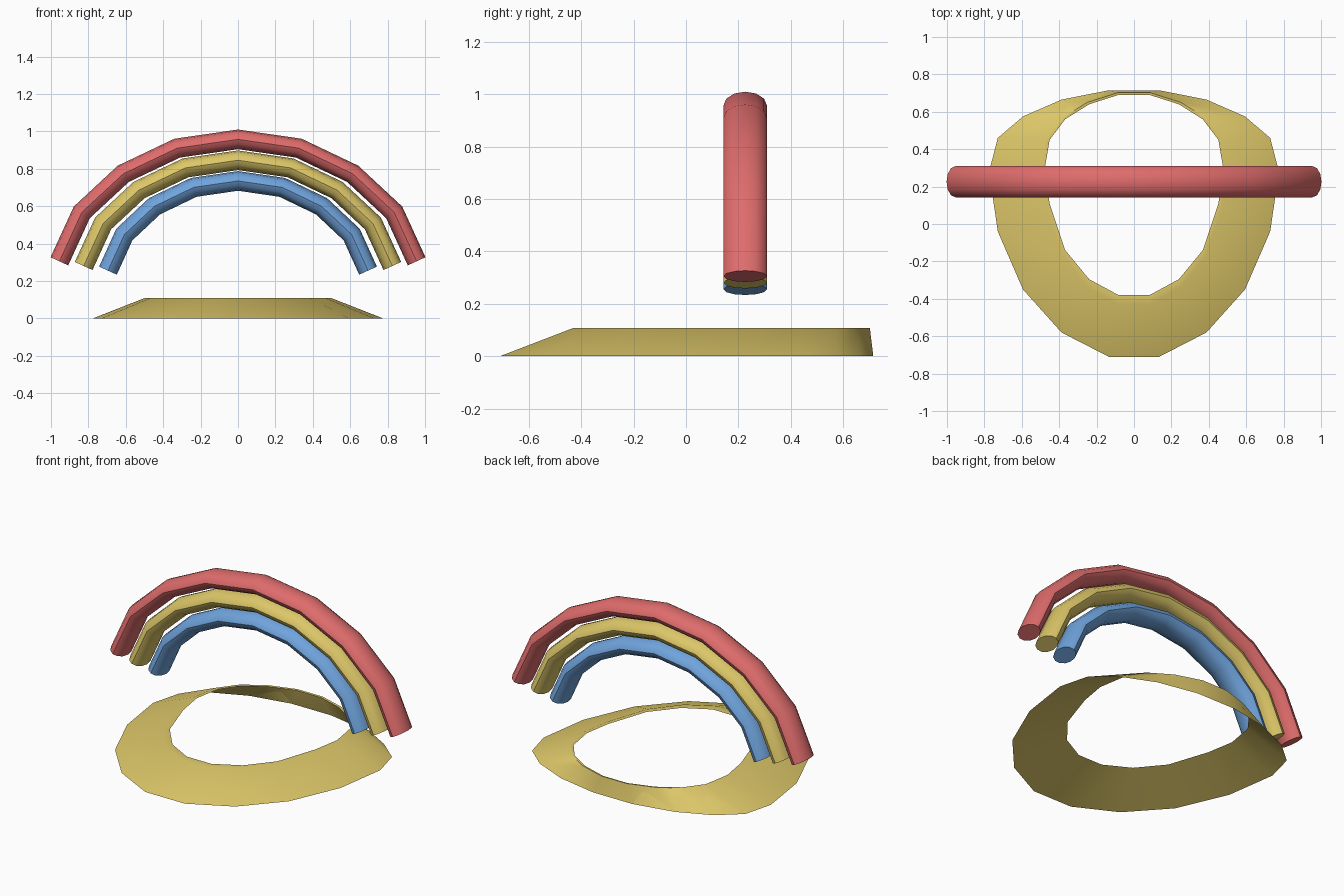
import bpy, bmesh, math
from mathutils import Vector

if "Cube" in bpy.data.objects:
    bpy.data.objects.remove(bpy.data.objects["Cube"])


def material(name, rgb):
    m = bpy.data.materials.new(name)
    m.diffuse_color = (*rgb, 1)
    m.use_nodes = True
    m.node_tree.nodes["Principled BSDF"].inputs["Base Color"].default_value = m.diffuse_color
    return m


RED = material("red", (0.74, 0.15, 0.15))
YELLOW = material("yellow", (0.72, 0.57, 0.14))
BLUE = material("blue", (0.16, 0.37, 0.72))


def loft(name, rings, mat, close_loft=False):
    """Skin a list of closed rings; cap the ends unless the loft closes on itself."""
    bm = bmesh.new()
    loops = [[bm.verts.new(p) for p in ring] for ring in rings]
    pairs = list(zip(loops, loops[1:]))
    if close_loft:
        pairs.append((loops[-1], loops[0]))
    else:
        bm.faces.new(loops[0])
        bm.faces.new(loops[-1])
    for a, b in pairs:
        n = len(a)
        for i in range(n):
            j = (i + 1) % n
            bm.faces.new((a[i], a[j], b[j], b[i]))
    bmesh.ops.recalc_face_normals(bm, faces=bm.faces)
    mesh = bpy.data.meshes.new(name)
    bm.to_mesh(mesh)
    bm.free()
    obj = bpy.data.objects.new(name, mesh)
    bpy.context.collection.objects.link(obj)
    mesh.materials.append(mat)
    bpy.ops.object.select_all(action='DESELECT')
    obj.select_set(True)
    bpy.context.view_layer.objects.active = obj
    bpy.ops.object.shade_smooth_by_angle(angle=math.radians(40))
    return obj


# Sloping brim: wedge-section ring, wide in front and steep behind
OUTER_Y = (-0.71, -0.58, -0.35, -0.04, 0.28, 0.46, 0.575, 0.665, 0.715)
INNER_Y = (-0.38, -0.295, -0.14, 0.11, 0.28, 0.45, 0.56, 0.64, 0.69)


def brim_ring(radius, ys, z, front=0.0, back=0.0):
    right = []
    for i, y in enumerate(ys):
        a = math.radians(10 + 20 * i)
        c = math.cos(a)
        shift = -front * c if c > 0 else -back * c
        right.append((radius * math.sin(a), y + shift, z))
    return right + [(-x, y, z) for x, y, z in reversed(right)]


loft("brim", [brim_ring(0.775, OUTER_Y, 0),
              brim_ring(0.50, INNER_Y, 0.108, 0.05, 0.012),
              brim_ring(0.48, INNER_Y, 0.106)], YELLOW, close_loft=True)

# Rainbow arches: one half profile, scaled for each band and mirrored
ARCH = ((0.955, 0.0), (0.835, 0.262), (0.613, 0.468), (0.325, 0.605), (0, 0.652))
SIDES = 12


def arch(name, sx, sz, base, mat):
    half = [Vector((x * sx, z * sz + base)) for x, z in ARCH]
    path = half + [Vector((-p.x, p.y)) for p in reversed(half[:-1])]
    rings = []
    for i, p in enumerate(path):
        d0 = (p - path[i - 1]).normalized() if i else None
        d1 = (path[i + 1] - p).normalized() if i < len(path) - 1 else None
        d0, d1 = d0 or d1, d1 or d0
        t = (d0 + d1).normalized()
        normal = Vector((t.y, -t.x)) * (0.052 / t.dot(d0))
        ring = []
        for k in range(SIDES):
            a = 2 * math.pi * k / SIDES
            q = p + normal * math.cos(a)
            ring.append((q.x, 0.226 + 0.083 * math.sin(a), q.y))
        rings.append(ring)
    loft(name, rings, mat)


arch("outer_arch", 1.0, 1.0, 0.305, RED)
arch("middle_arch", 0.864, 0.867, 0.28, YELLOW)
arch("inner_arch", 0.728, 0.736, 0.255, BLUE)
